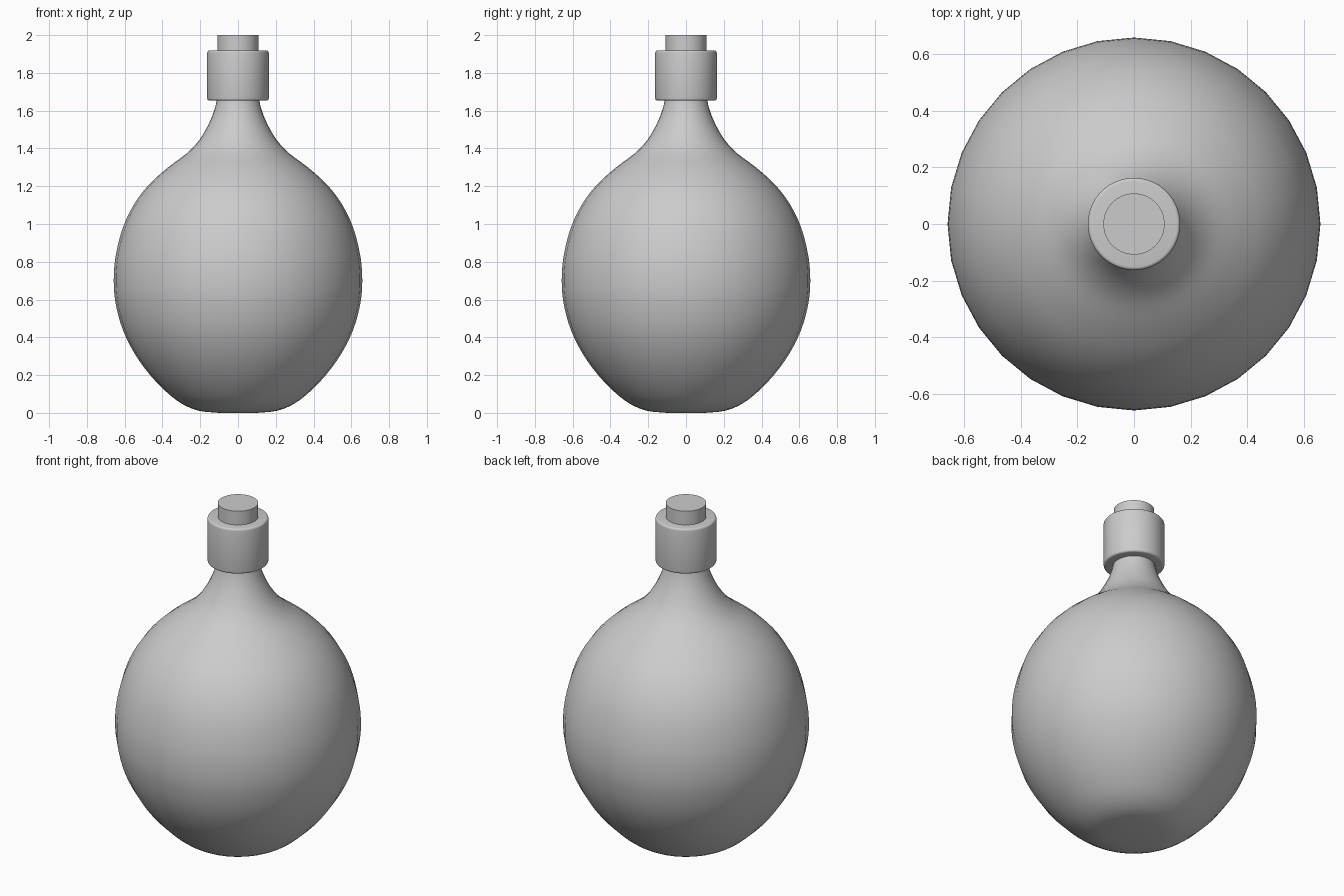
import bpy
import math
from mathutils import Vector

cube = bpy.data.objects.get("Cube")
if cube:
    bpy.data.objects.remove(cube, do_unlink=True)

GREY = (0.6, 0.6, 0.6, 1)
mat = bpy.data.materials.new("plain grey")
mat.use_nodes = True
mat.diffuse_color = GREY
mat.node_tree.nodes["Principled BSDF"].inputs["Base Color"].default_value = GREY


def smooth_profile(points, steps):
    """Pass a Catmull-Rom curve through (radius, height) points."""
    pts = [Vector(p) for p in points]
    pts = [2 * pts[0] - pts[1]] + pts + [2 * pts[-1] - pts[-2]]
    out = []
    for a, b, c, d in zip(pts, pts[1:], pts[2:], pts[3:]):
        for i in range(steps):
            t = i / steps
            out.append(b + (c - a) * t / 2 + (2 * a - 5 * b + 4 * c - d) * t**2 / 2
                       + (3 * b - a - 3 * c + d) * t**3 / 2)
    return out + [pts[-2]]


def lathe(name, profile, sides, angle):
    """Turn a (radius, height) profile round z and close both ends."""
    verts, faces = [], []
    for r, z in profile:
        for i in range(sides):
            a = math.tau * i / sides
            verts.append((r * math.cos(a), r * math.sin(a), z))
    for k in range(len(profile) - 1):
        for i in range(sides):
            j = (i + 1) % sides
            lo, hi = k * sides, (k + 1) * sides
            faces.append((lo + i, lo + j, hi + j, hi + i))
    faces.append(tuple(reversed(range(sides))))
    faces.append(tuple(range(len(verts) - sides, len(verts))))
    mesh = bpy.data.meshes.new(name)
    mesh.from_pydata(verts, [], faces)
    mesh.materials.append(mat)
    obj = bpy.data.objects.new(name, mesh)
    bpy.context.collection.objects.link(obj)
    bpy.ops.object.select_all(action="DESELECT")
    obj.select_set(True)
    bpy.context.view_layer.objects.active = obj
    bpy.ops.object.shade_smooth_by_angle(angle=math.radians(angle))
    return obj


# Round flask body running up into the neck
body = [(0.10, 0), (0.21, 0.012), (0.30, 0.05), (0.38, 0.112), (0.465, 0.2),
        (0.545, 0.31), (0.61, 0.44), (0.648, 0.58), (0.658, 0.70), (0.648, 0.83),
        (0.61, 0.98), (0.55, 1.105), (0.47, 1.21), (0.37, 1.30), (0.27, 1.375),
        (0.205, 1.445), (0.16, 1.52), (0.13, 1.59), (0.112, 1.66), (0.108, 1.75)]
lathe("flask_body", smooth_profile(body, 3), 32, 60)

# Collar with softened rims
BOTTOM, TOP, RADIUS, RIM = 1.653, 1.919, 0.163, 0.012
rim = [(RADIUS - RIM + RIM * math.sin(math.pi * i / 8),
        RIM * (1 - math.cos(math.pi * i / 8))) for i in range(5)]
collar = [(r, BOTTOM + h) for r, h in rim] + [(r, TOP - h) for r, h in reversed(rim)]
lathe("neck_collar", collar, 64, 40)

# Stopper standing out of the collar
lathe("stopper", [(0.108, 1.85), (0.108, 2.0)], 64, 40)
